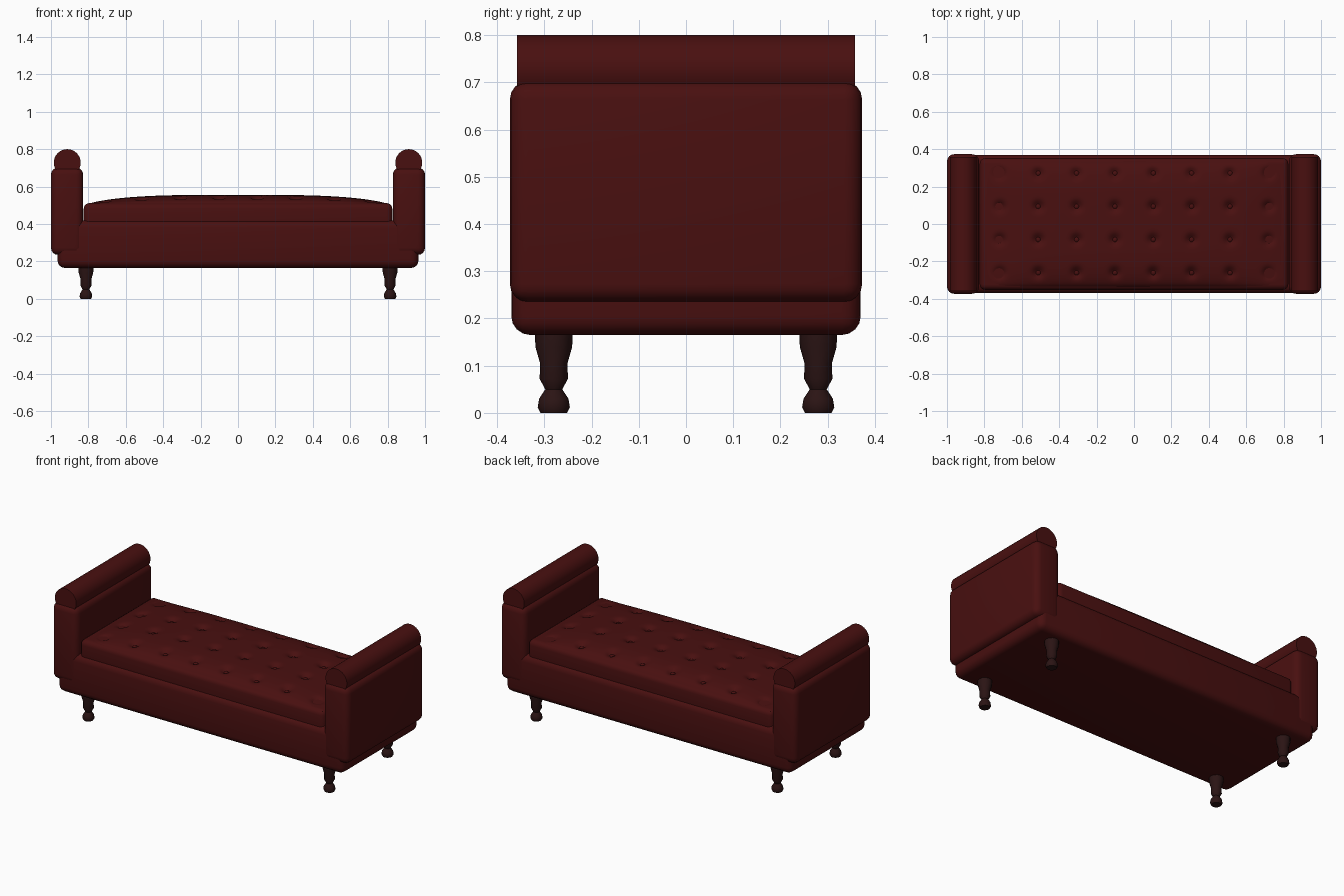
import bpy, bmesh, math
from mathutils import Matrix

cube = bpy.data.objects.get("Cube")
if cube:
    bpy.data.objects.remove(cube, do_unlink=True)


def material(name, rgb):
    m = bpy.data.materials.new(name)
    m.use_nodes = True
    m.diffuse_color = (*rgb, 1)
    m.node_tree.nodes["Principled BSDF"].inputs["Base Color"].default_value = (*rgb, 1)
    return m


RED = material("dark red upholstery", (0.066, 0.005, 0.005))
WOOD = material("dark brown wood", (0.024, 0.007, 0.007))


def finish(bm, name, mat, angle=40):
    bmesh.ops.recalc_face_normals(bm, faces=bm.faces)
    mesh = bpy.data.meshes.new(name)
    bm.to_mesh(mesh)
    bm.free()
    ob = bpy.data.objects.new(name, mesh)
    bpy.context.collection.objects.link(ob)
    mesh.materials.append(mat)
    bpy.ops.object.select_all(action="DESELECT")
    ob.select_set(True)
    bpy.context.view_layer.objects.active = ob
    bpy.ops.object.shade_smooth_by_angle(angle=math.radians(angle))
    return ob


def rounded_box(name, x0, x1, half_y, z0, z1, radius):
    bm = bmesh.new()
    place = Matrix.Translation(((x0 + x1) / 2, 0, (z0 + z1) / 2))
    size = Matrix.Diagonal((x1 - x0, 2 * half_y, z1 - z0, 1))
    bmesh.ops.create_cube(bm, size=1, matrix=place @ size)
    bmesh.ops.bevel(bm, geom=bm.edges[:], offset=radius, segments=4,
                    profile=0.5, affect="EDGES")
    return finish(bm, name, RED)


# Base and the body of the cushion
rounded_box("base", -0.965, 0.965, 0.37, 0.165, 0.42, 0.04)
rounded_box("cushion_body", -0.825, 0.825, 0.352, 0.36, 0.512, 0.03)

# Tufted top of the cushion: a shallow dome with a dimple at each button
BUTTONS = [(-0.717 + 0.205 * i, -0.26 + 0.177 * j) for i in range(8) for j in range(4)]
HALF_X, HALF_Y = 0.808, 0.338


def dome(x, y):
    u, v = abs(x / HALF_X), abs(y / HALF_Y)
    return 0.505 + 0.051 * (1 - u ** 3.5) ** 0.8 * (1 - v ** 4) ** 0.6


def tufted(x, y):
    near = min(math.hypot(x - bx, y - by) for bx, by in BUTTONS)
    return dome(x, y) - 0.026 * math.exp(-(near / 0.026) ** 2)


bm = bmesh.new()
bmesh.ops.create_grid(bm, x_segments=150, y_segments=64, size=1)
for v in bm.verts:
    x, y = v.co.x * HALF_X, v.co.y * HALF_Y
    x, y = max(-HALF_X, min(HALF_X, x)), max(-HALF_Y, min(HALF_Y, y))
    u, w = min(1, abs(v.co.x)), min(1, abs(v.co.y))
    z = 0.505 if u > 0.9999 or w > 0.9999 else tufted(x, y)
    v.co = (x, y, z)
finish(bm, "cushion_top", RED, 50)

# Buttons sunk in the dimples
bm = bmesh.new()
for bx, by in BUTTONS:
    place = Matrix.Translation((bx, by, dome(bx, by) - 0.024))
    bmesh.ops.create_uvsphere(bm, u_segments=12, v_segments=8, radius=0.015,
                              matrix=place @ Matrix.Diagonal((1, 1, 0.6, 1)))
finish(bm, "cushion_buttons", RED)

# Arms with a round bolster along the top
for side, label in ((-1, "right"), (1, "left")):
    rounded_box(label + "_arm", *sorted((side * 0.828, side * 1.0)), 0.373, 0.235, 0.702, 0.038)
    bm = bmesh.new()
    place = Matrix.Translation((side * 0.913, 0, 0.728)) @ Matrix.Rotation(math.pi / 2, 4, "X")
    bmesh.ops.create_cone(bm, cap_ends=True, segments=32, radius1=0.072, radius2=0.072,
                          depth=0.715, matrix=place)
    finish(bm, label + "_arm_bolster", RED)

# Turned legs: (radius, height) profile spun round the leg axis
PROFILE = [(0, 0), (0.028, 0), (0.034, 0.012), (0.031, 0.03), (0.018, 0.05), (0.03, 0.072),
           (0.029, 0.105), (0.039, 0.14), (0.04, 0.18), (0, 0.18)]
for sx, lx in ((-1, "right"), (1, "left")):
    for sy, ly in ((-1, "front"), (1, "back")):
        bm = bmesh.new()
        verts = [bm.verts.new((r, 0, z)) for r, z in PROFILE]
        edges = [bm.edges.new(pair) for pair in zip(verts, verts[1:])]
        bmesh.ops.spin(bm, geom=verts + edges, cent=(0, 0, 0), axis=(0, 0, 1),
                       angle=2 * math.pi, steps=12, use_duplicate=False)
        bmesh.ops.remove_doubles(bm, verts=bm.verts, dist=0.0005)
        bmesh.ops.translate(bm, verts=bm.verts, vec=(sx * 0.813, sy * 0.28, 0))
        finish(bm, f"{ly}_{lx}_leg", WOOD, 35)
